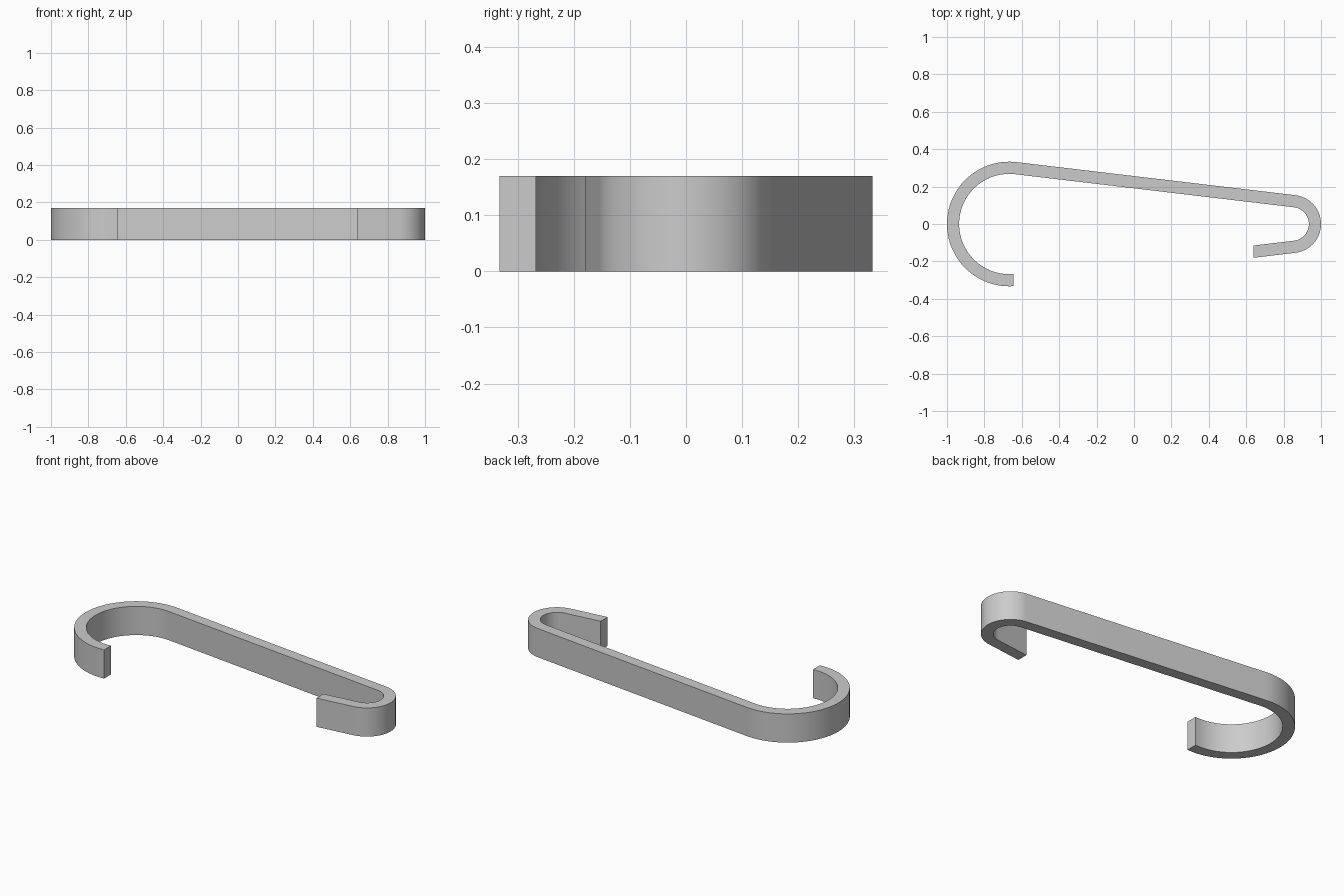
import bpy, bmesh
from math import asin, acos, cos, sin, pi, tan, radians

cube = bpy.data.objects.get("Cube")
if cube:
    bpy.data.objects.remove(cube)

HEIGHT = 0.17
THICK = 0.065
BIG_R, SMALL_R = 0.333, 0.155          # outer bend radii
BIG_X, SMALL_X = -1 + BIG_R, 1 - SMALL_R
BIG_END, SMALL_END = -0.645, 0.64      # x of the two cut ends
SLOPE = asin((BIG_R - SMALL_R) / (SMALL_X - BIG_X))


def arc(cx, r, start, end, steps):
    angles = [start + (end - start) * i / steps for i in range(steps + 1)]
    return [(cx + r * cos(a), r * sin(a)) for a in angles]


def strip_edge(inset):
    """One edge of the strip: large hook, straight shank, small hook, short tip."""
    big, small = BIG_R - inset, SMALL_R - inset
    tangent = pi / 2 - SLOPE
    hook_end = 2 * pi - acos((BIG_END - BIG_X) / big)
    pts = arc(BIG_X, big, hook_end, tangent, 64)
    pts += arc(SMALL_X, small, tangent, -tangent, 48)
    x, y = pts[-1]
    pts.append((SMALL_END, y - (x - SMALL_END) * tan(SLOPE)))
    return pts


# Flat band section, extruded upward
bm = bmesh.new()
outer = [bm.verts.new((x, y, 0)) for x, y in strip_edge(0)]
inner = [bm.verts.new((x, y, 0)) for x, y in strip_edge(THICK)]
for i in range(len(outer) - 1):
    bm.faces.new((outer[i], outer[i + 1], inner[i + 1], inner[i]))
top = bmesh.ops.extrude_face_region(bm, geom=bm.faces[:])["geom"]
bmesh.ops.translate(bm, vec=(0, 0, HEIGHT),
                    verts=[v for v in top if isinstance(v, bmesh.types.BMVert)])
bmesh.ops.recalc_face_normals(bm, faces=bm.faces[:])

mesh = bpy.data.meshes.new("double_hook")
bm.to_mesh(mesh)
bm.free()
hook = bpy.data.objects.new("double_hook", mesh)
bpy.context.collection.objects.link(hook)

# Plain grey finish
grey = bpy.data.materials.new("light_grey")
grey.use_nodes = True
colour = (0.6, 0.6, 0.6, 1)
grey.diffuse_color = colour
for node in grey.node_tree.nodes:
    if node.type == 'BSDF_PRINCIPLED':
        node.inputs["Base Color"].default_value = colour
mesh.materials.append(grey)

# Smooth bends, crisp edges
bpy.ops.object.select_all(action='DESELECT')
hook.select_set(True)
bpy.context.view_layer.objects.active = hook
bpy.ops.object.shade_smooth_by_angle(angle=radians(30))
